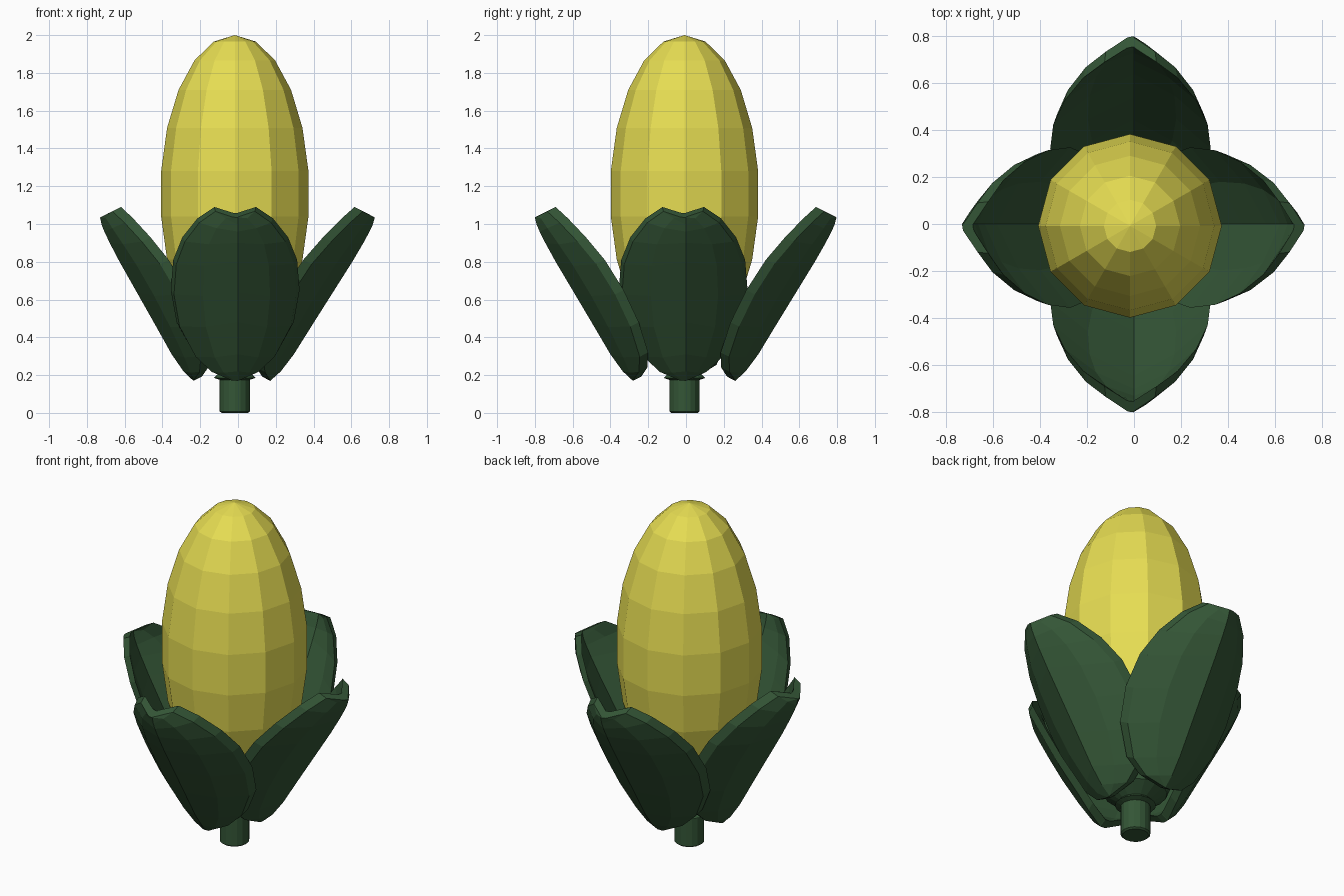
import bpy, bmesh, math
from mathutils import Vector, Matrix

if "Cube" in bpy.data.objects:
    bpy.data.objects.remove(bpy.data.objects["Cube"])


def material(name, rgb):
    m = bpy.data.materials.new(name)
    m.diffuse_color = (*rgb, 1)
    m.use_nodes = True
    m.node_tree.nodes["Principled BSDF"].inputs["Base Color"].default_value = m.diffuse_color
    return m


YELLOW = material("corn yellow", (0.79, 0.72, 0.085))
GREEN = material("husk green", (0.034, 0.092, 0.037))


def finish(name, bm, mat):
    bmesh.ops.recalc_face_normals(bm, faces=bm.faces)
    me = bpy.data.meshes.new(name)
    bm.to_mesh(me)
    bm.free()
    me.materials.append(mat)
    ob = bpy.data.objects.new(name, me)
    bpy.context.collection.objects.link(ob)
    return ob


def lathe(name, profile, sides, mat, cx=-0.017, cy=-0.008):
    """Turn a (radius, height) profile around the vertical axis."""
    bm = bmesh.new()
    vs = [bm.verts.new((r, 0, z)) for r, z in profile]
    es = [bm.edges.new(p) for p in zip(vs, vs[1:])]
    bmesh.ops.spin(bm, geom=vs + es, cent=(0, 0, 0), axis=(0, 0, 1),
                   angle=2 * math.pi, steps=sides)
    bmesh.ops.remove_doubles(bm, verts=bm.verts, dist=1e-4)
    bmesh.ops.translate(bm, verts=bm.verts, vec=(cx, cy, 0))
    return finish(name, bm, mat)


# Cob: stretched ellipsoid with 12 sides and 11 rows
lathe("cob", [(0.394 * math.sin(math.pi * k / 11),
               1.16 + 0.84 * math.cos(math.pi * k / 11)) for k in range(12)],
      12, YELLOW)

# Stem with collar and a cup under the cob
lathe("stem", [(0, 0.33), (0.2, 0.33), (0.17, 0.255), (0.09, 0.205), (0.11, 0.185),
               (0.08, 0.175), (0.08, 0.008), (0.07, 0), (0, 0)], 16, GREEN)

# Husk leaf: outer keel (outward, height) and inner rim (half width, outward, height)
KEEL = [(0.28, 0.17), (0.335, 0.22), (0.40, 0.31), (0.50, 0.48), (0.595, 0.64),
        (0.69, 0.80), (0.745, 0.90), (0.775, 0.96), (0.79, 0.995), (0.80, 1.035)]
RIM = [(0.02, 0.235, 0.195), (0.13, 0.205, 0.24), (0.22, 0.20, 0.32),
       (0.31, 0.25, 0.48), (0.341, 0.33, 0.65), (0.328, 0.43, 0.81),
       (0.28, 0.53, 0.93), (0.20, 0.625, 1.03), (0.11, 0.69, 1.09),
       (0.015, 0.75, 1.06)]
STEPS = (-1, -0.55, 0, 0.55, 1)
IN, UP = 0.045, 0.023      # offset from the outer to the inner skin


def leaf(name, turn, low, high):
    """low/high shift the foot and the tip along the leaf's outward direction."""
    bm = bmesh.new()
    rot = Matrix.Rotation(turn, 3, 'Z')
    side = rot @ Vector((1, 0, 0))

    def skin(inner):
        rows = []
        for (ko, kz), (w, ro, rz) in zip(KEEL, RIM):
            row = []
            for t in STEPS:
                a = abs(t)
                bulge = 0.08 * w if 0 < a < 1 else 0
                out = ko + (ro + IN - ko) * a + bulge - IN * inner
                z = kz + (rz - UP - kz) * a - bulge * 0.5 + UP * inner
                out += low + (high - low) * (z - 0.17) / 0.88
                p = rot @ Vector((w * t * (1 if inner else 0.95), -out, z))
                p -= Vector((abs(side.x), abs(side.y), 0)) * 0.015 * a
                row.append(bm.verts.new(p))
            rows.append(row)
        for a, b in zip(rows, rows[1:]):
            for i in range(4):
                bm.faces.new((a[i], a[i + 1], b[i + 1], b[i]))
        # loop of border vertices
        return (rows[0] + [r[-1] for r in rows[1:]] + rows[-1][-2::-1]
                + [r[0] for r in rows[-2:0:-1]])

    outer, inner = skin(0), skin(1)
    n = len(outer)
    for i in range(n):
        j = (i + 1) % n
        bm.faces.new((outer[i], outer[j], inner[j], inner[i]))
    finish(name, bm, GREEN)


leaf("front_leaf", 0, 0, 0)
leaf("right_leaf", math.pi / 2, -0.11, -0.075)
leaf("back_leaf", math.pi, -0.02, -0.003)
leaf("left_leaf", -math.pi / 2, -0.045, -0.07)
